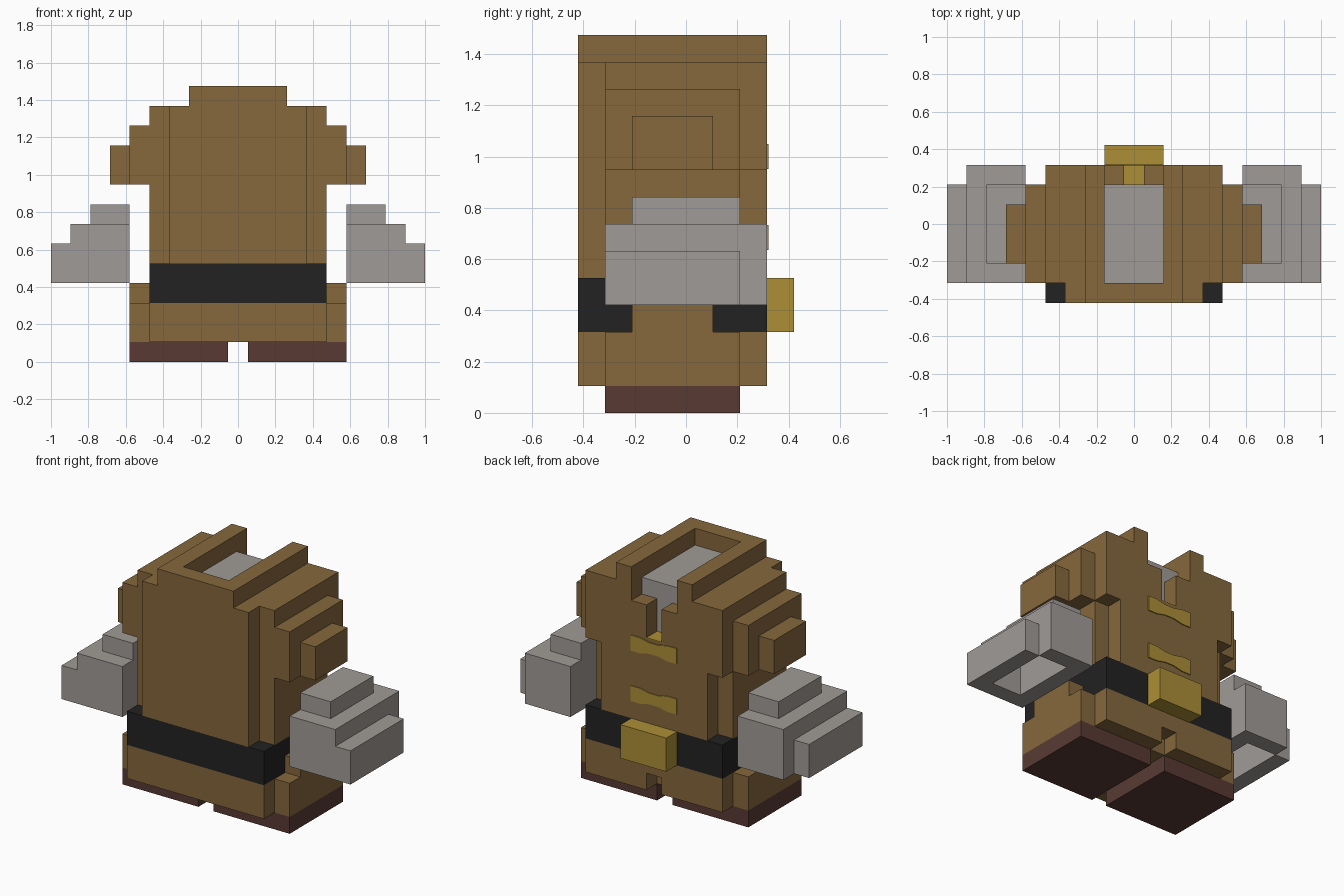
import bpy, bmesh, math

if "Cube" in bpy.data.objects:
    bpy.data.objects.remove(bpy.data.objects["Cube"])

U = 2 / 19  # size of one block


def material(name, rgb):
    m = bpy.data.materials.new(name)
    m.diffuse_color = (*rgb, 1)
    m.use_nodes = True
    m.node_tree.nodes["Principled BSDF"].inputs["Base Color"].default_value = m.diffuse_color
    return m


BROWN = material("brown_cloth", (0.238, 0.138, 0.045))
GREY = material("grey_cloth", (0.352, 0.330, 0.310))
BLACK = material("black_leather", (0.016, 0.016, 0.016))
BOOT = material("dark_red_leather", (0.098, 0.042, 0.034))
GOLD = material("gold", (0.413, 0.275, 0.037))


def finish(name, bm, mat):
    bmesh.ops.recalc_face_normals(bm, faces=bm.faces)
    me = bpy.data.meshes.new(name)
    bm.to_mesh(me)
    bm.free()
    me.materials.append(mat)
    ob = bpy.data.objects.new(name, me)
    bpy.context.collection.objects.link(ob)
    return ob


def cells(box):
    x0, x1, y0, y1, z0, z1 = box
    span = lambda a, b: range(math.floor(a + 0.5), math.floor(b + 0.5))
    return {(i, j, k) for i in span(x0 + 0.5, x1 + 0.5)
            for j in span(y0, y1) for k in span(z0, z1)}


def blocks(name, mat, add, cut=(), mirror=False):
    """Join block boxes (x0,x1,y0,y1,z0,z1), remove the cuts, keep the outer skin."""
    solid = set().union(*map(cells, add))
    for c in cut:
        solid -= cells(c)
    if mirror:
        solid |= {(-i, j, k) for i, j, k in solid}
    bm = bmesh.new()
    verts = {}

    def vert(p):
        if p not in verts:
            verts[p] = bm.verts.new(((p[0] - 0.5) * U, p[1] * U, p[2] * U))
        return verts[p]

    for c in solid:
        for axis in range(3):
            for side in (0, 1):
                n = list(c)
                n[axis] += 2 * side - 1
                if tuple(n) in solid:
                    continue
                a, b = (axis + 1) % 3, (axis + 2) % 3
                ring = []
                for da, db in ((0, 0), (1, 0), (1, 1), (0, 1)):
                    p = list(c)
                    p[axis] += side
                    p[a] += da
                    p[b] += db
                    ring.append(vert(tuple(p)))
                bm.faces.new(ring if side else ring[::-1])
    bmesh.ops.dissolve_limit(bm, angle_limit=0.01, verts=bm.verts, edges=bm.edges)
    return finish(name, bm, mat)


def plate(name, mat, outline, origin, ax, ay, out):
    """Thin raised plate; outline in block units along directions ax and ay."""
    bm = bmesh.new()
    vs = [bm.verts.new([U * (origin[i] + a * ax[i] + b * ay[i]) for i in range(3)])
          for a, b in outline]
    f = bm.faces.new(vs)
    top = bmesh.ops.extrude_face_region(bm, geom=[f])["geom"]
    bmesh.ops.translate(bm, vec=[0.006 * o for o in out],
                        verts=[g for g in top if isinstance(g, bmesh.types.BMVert)])
    return finish(name, bm, mat)


# Boots
blocks("boots", BOOT, [(0.5, 5.5, -3, 2, 0, 1)], mirror=True)

# Trousers with side bulges and a slot between the legs
blocks("trousers", BROWN,
       [(-4.5, 4.5, -4, 3, 1, 3), (-5.5, 5.5, -3, 2, 1, 3)],
       cut=[(-0.5, 0.5, 2, 3, 1, 2)])
blocks("hip_bulges", BROWN, [(4.5, 5.5, -2, 1, 3, 4)], mirror=True)

# Belt and buckle
blocks("belt", BLACK, [(-4.5, 4.5, -4, 3, 3, 5)])
blocks("buckle", GOLD, [(-1.5, 1.5, 3, 4, 3, 5)])

# Coat: waist, chest, shoulders, sleeves and raised collar, open at the neck
blocks("coat", BROWN,
       [(-3.5, 3.5, -4, 3, 5, 13), (-4.5, 4.5, -3, 2, 5, 9),
        (-4.5, 4.5, -3, 3, 9, 13), (-5.5, 5.5, -3, 2, 9, 12),
        (-6.5, 6.5, -2, 1, 9, 11), (-2.5, 2.5, -4, 3, 13, 14)],
       cut=[(-1.5, 1.5, -3, 2, 10, 14), (-1.5, 1.5, 2, 3, 12, 14),
            (-0.5, 0.5, 2, 3, 10, 12)])

# Shirt inside the coat
blocks("shirt", GREY, [(-1.5, 1.5, -3, 2, 10, 13)])

# Clasps on the coat and the gold floor of the neck slot
bow = [(-1.5, -0.46), (-0.9, -0.46), (-0.3, -0.33), (0.3, -0.33), (0.9, -0.46), (1.5, -0.46),
       (1.5, 0.46), (0.9, 0.46), (0.3, 0.33), (-0.3, 0.33), (-0.9, 0.46), (-1.5, 0.46)]
for label, z in (("upper", 9.5), ("lower", 6.5)):
    plate(label + "_clasp", GOLD, bow, (0, 3, z), (1, 0, 0), (0, 0, 1), (0, 1, 0))
plate("neck_slot_floor", GOLD, [(-0.5, 0), (0.5, 0), (0.5, 1), (-0.5, 1)],
      (0, 2, 10), (1, 0, 0), (0, 1, 0), (0, 0, 1))

# Stepped gloves, hollow underneath
blocks("gloves", GREY,
       [(5.5, 8.5, -3, 3, 4, 7), (8.5, 9.5, -3, 2, 4, 6), (5.5, 7.5, -2, 2, 7, 8)],
       cut=[(6.5, 8.5, -2, 2, 4, 6)], mirror=True)
